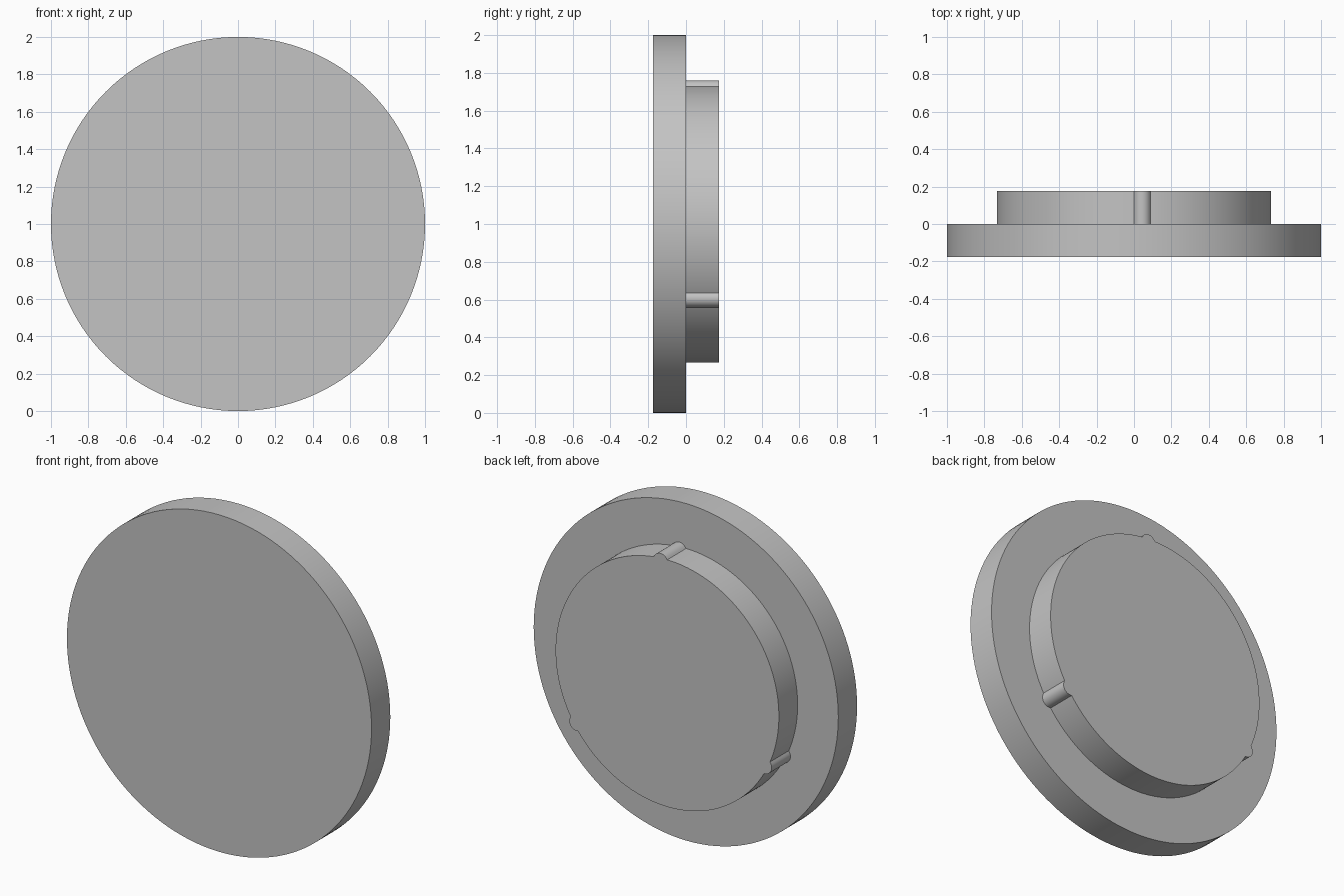
import bpy, bmesh
from math import sin, cos, sqrt, radians, tau

cube = bpy.data.objects.get("Cube")
if cube:
    bpy.data.objects.remove(cube, do_unlink=True)

THICK = 0.176            # depth of each layer
BOSS_R = 0.733           # raised boss radius
RIB_R, RIB_C = 0.047, 0.714   # rib radius and its distance from the axis
RIB_ANGLES = [radians(a) for a in (86.5, 206.5, 326.5)]

grey = bpy.data.materials.new("plain_grey")
grey.use_nodes = True
colour = (0.55, 0.55, 0.55, 1)
grey.diffuse_color = colour
grey.node_tree.nodes["Principled BSDF"].inputs["Base Color"].default_value = colour


def extruded(name, radius_at, steps, y0, y1):
    """Extrude a closed polar outline around the y axis from y0 to y1."""
    bm = bmesh.new()
    ring = []
    for i in range(steps):
        a = tau * i / steps
        r = radius_at(a)
        ring.append(bm.verts.new((r * cos(a), y0, 1 + r * sin(a))))
    face = bm.faces.new(ring)
    out = bmesh.ops.extrude_face_region(bm, geom=[face], use_keep_orig=True)
    moved = [v for v in out["geom"] if isinstance(v, bmesh.types.BMVert)]
    bmesh.ops.translate(bm, verts=moved, vec=(0, y1 - y0, 0))
    bmesh.ops.recalc_face_normals(bm, faces=bm.faces)
    mesh = bpy.data.meshes.new(name)
    bm.to_mesh(mesh)
    bm.free()
    mesh.materials.append(grey)
    obj = bpy.data.objects.new(name, mesh)
    bpy.context.collection.objects.link(obj)
    bpy.ops.object.select_all(action='DESELECT')
    obj.select_set(True)
    bpy.context.view_layer.objects.active = obj
    bpy.ops.object.shade_smooth_by_angle(angle=radians(30))
    return obj


def boss_outline(a):
    """Circle with three small round ribs on its rim."""
    r = BOSS_R
    for rib in RIB_ANGLES:
        across = RIB_C * sin(a - rib)
        along = RIB_C * cos(a - rib)
        if along > 0 and abs(across) < RIB_R:
            r = max(r, along + sqrt(RIB_R ** 2 - across ** 2))
    return r


# Wide front disc and the ribbed boss behind it
extruded("front_disc", lambda a: 1.0, 128, -THICK, 0)
extruded("rear_boss", boss_outline, 720, 0, THICK)
